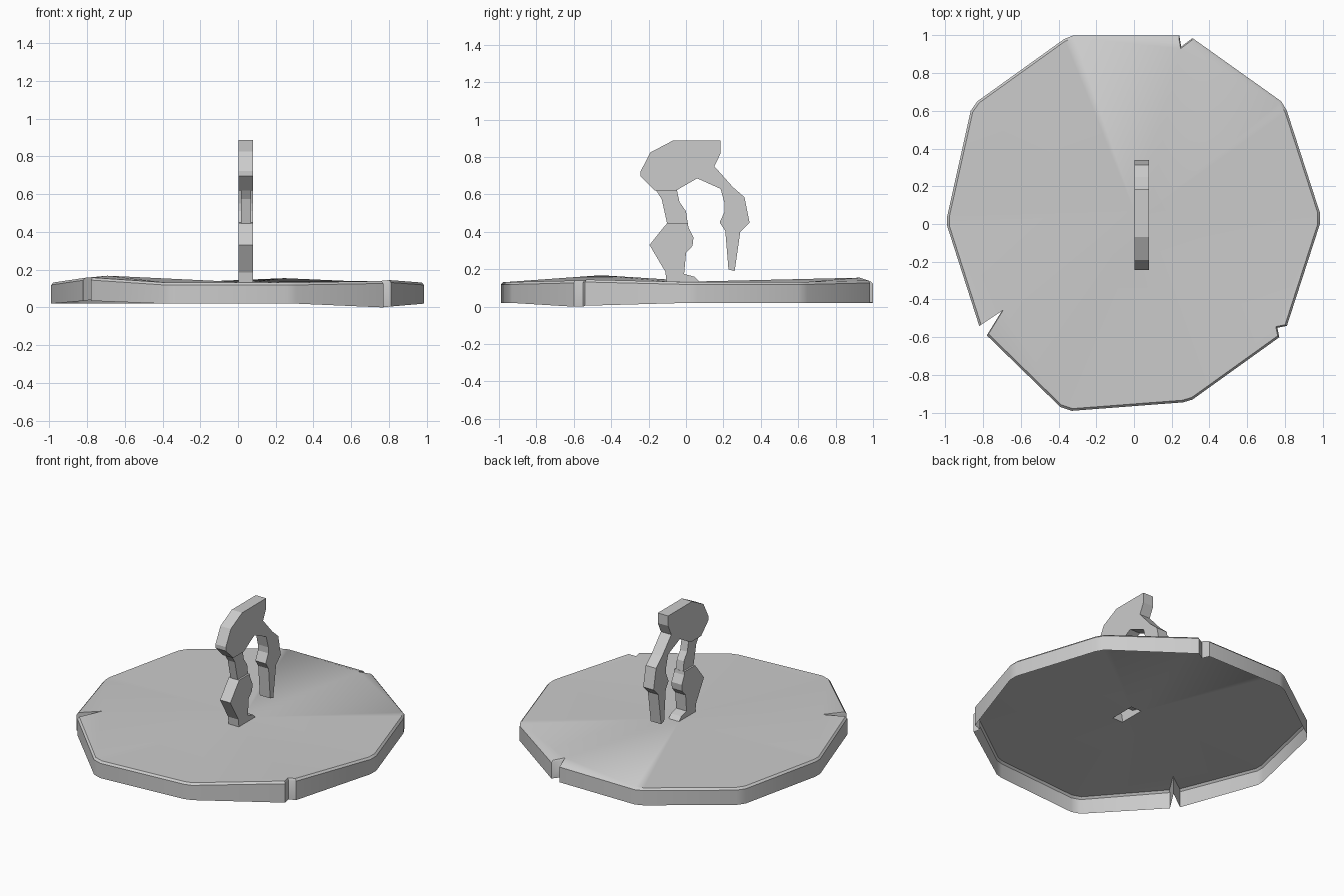
import bpy
import bmesh
import math

cube = bpy.data.objects.get("Cube")
if cube:
    bpy.data.objects.remove(cube, do_unlink=True)

grey = bpy.data.materials.new("plain grey")
grey.use_nodes = True
GREY = (0.6, 0.6, 0.6, 1)
grey.diffuse_color = GREY
grey.node_tree.nodes["Principled BSDF"].inputs["Base Color"].default_value = GREY

X0, X1 = 0.003, 0.08
GROUND = 0.135
HEEL, TOE = -0.105, 0.07


def finish(bm, name, angle=None):
    mesh = bpy.data.meshes.new(name)
    bm.to_mesh(mesh)
    bm.free()
    mesh.materials.append(grey)
    obj = bpy.data.objects.new(name, mesh)
    bpy.context.collection.objects.link(obj)
    if angle:
        bpy.ops.object.select_all(action='DESELECT')
        obj.select_set(True)
        bpy.context.view_layer.objects.active = obj
        bpy.ops.object.shade_smooth_by_angle(angle=math.radians(angle))
    return obj


def slab(name, profile, x0=X0, x1=X1, open_bottom=False):
    """Extrude a side profile of (y, z) points across the width."""
    bm = bmesh.new()
    sides = [[bm.verts.new((x, y, z)) for y, z in profile] for x in (x0, x1)]
    a, b = sides
    bm.faces.new(a)
    bm.faces.new(b[::-1])
    n = len(profile)
    for i in range(n):
        j = (i + 1) % n
        if not (open_bottom and j == 0):
            bm.faces.new((a[i], a[j], b[j], b[i]))
    bmesh.ops.recalc_face_normals(bm, faces=bm.faces)
    return finish(bm, name)


# Platform corners: plain ones sit level, the three splits are (x, y, top, bottom)
corners = [
    (.985, 0), (.985, .06), (.81, .60), (.78, .65),
    (.31, .985, .14, .02), (.25, .94, .155, .03), (.24, 1, .135, .02),
    (-.32, 1), (-.37, .98), (-.83, .65), (-.865, .60), (-.99, .04), (-.99, -.01),
    (-.82, -.54, .157, .035), (-.70, -.46, .168, .05), (-.78, -.59, .158, .035),
    (-.39, -.97), (-.33, -.99), (.26, -.945), (.31, -.93),
    (.77, -.60, .14, 0), (.76, -.55, .14, 0), (.81, -.54, .145, .005),
]
corners = [c if len(c) == 4 else c + (.132, .02) for c in corners]

# Platform: open skirt, softened rim, and a top sheet with the foot opening
bm = bmesh.new()
rings = [
    [bm.verts.new((x, y, low)) for x, y, top, low in corners],
    [bm.verts.new((x, y, top - .013)) for x, y, top, low in corners],
    [bm.verts.new((x * .988, y * .988, top)) for x, y, top, low in corners],
]
n = len(corners)
for lower, upper in zip(rings, rings[1:]):
    for i in range(n):
        j = (i + 1) % n
        bm.faces.new((lower[i], lower[j], upper[j], upper[i]))
rim = [bm.edges.get((rings[-1][i], rings[-1][(i + 1) % n])) for i in range(n)]
foot = [bm.verts.new((x, y, GROUND)) for x, y in
        ((X0, HEEL), (X1, HEEL), (X1, TOE), (X0, TOE))]
hole = [bm.edges.new((foot[i], foot[(i + 1) % 4])) for i in range(4)]
bmesh.ops.triangle_fill(bm, edges=rim + hole, use_beauty=True, normal=(0, 0, 1))
bmesh.ops.recalc_face_normals(bm, faces=bm.faces)
top_face = max(bm.faces, key=lambda f: abs(f.normal.z) * f.calc_area())
if top_face.normal.z < 0:
    bmesh.ops.reverse_faces(bm, faces=bm.faces)
finish(bm, "platform", 40)

# Standing figure cut from flat slabs
slab("lower_leg", [
    (HEEL, GROUND), (-.11, .186), (-.195, .33), (-.115, .43), (-.1, .447),
    (.01, .447), (.013, .425), (.04, .37), (.035, .325), (0, .287),
    (-.01, .175), (.045, .16), (TOE, GROUND)], open_bottom=True)
slab("upper_leg", [
    (-.1, .44), (-.13, .575), (-.165, .63), (-.05, .63),
    (-.035, .56), (0, .51), (.01, .44)], .015, .068)
slab("body", [
    (-.165, .62), (-.243, .697), (-.243, .723), (-.19, .825), (-.07, .888),
    (.185, .888), (.185, .82), (.152, .75), (.152, .727), (.06, .686), (-.055, .62)])
slab("upper_arm", [
    (.06, .686), (.152, .727), (.152, .75), (.25, .64), (.313, .585),
    (.34, .45), (.18, .45), (.207, .51), (.207, .55), (.185, .63)])
slab("forearm", [
    (.18, .45), (.34, .45), (.29, .40), (.26, .19), (.227, .20), (.21, .405)])
